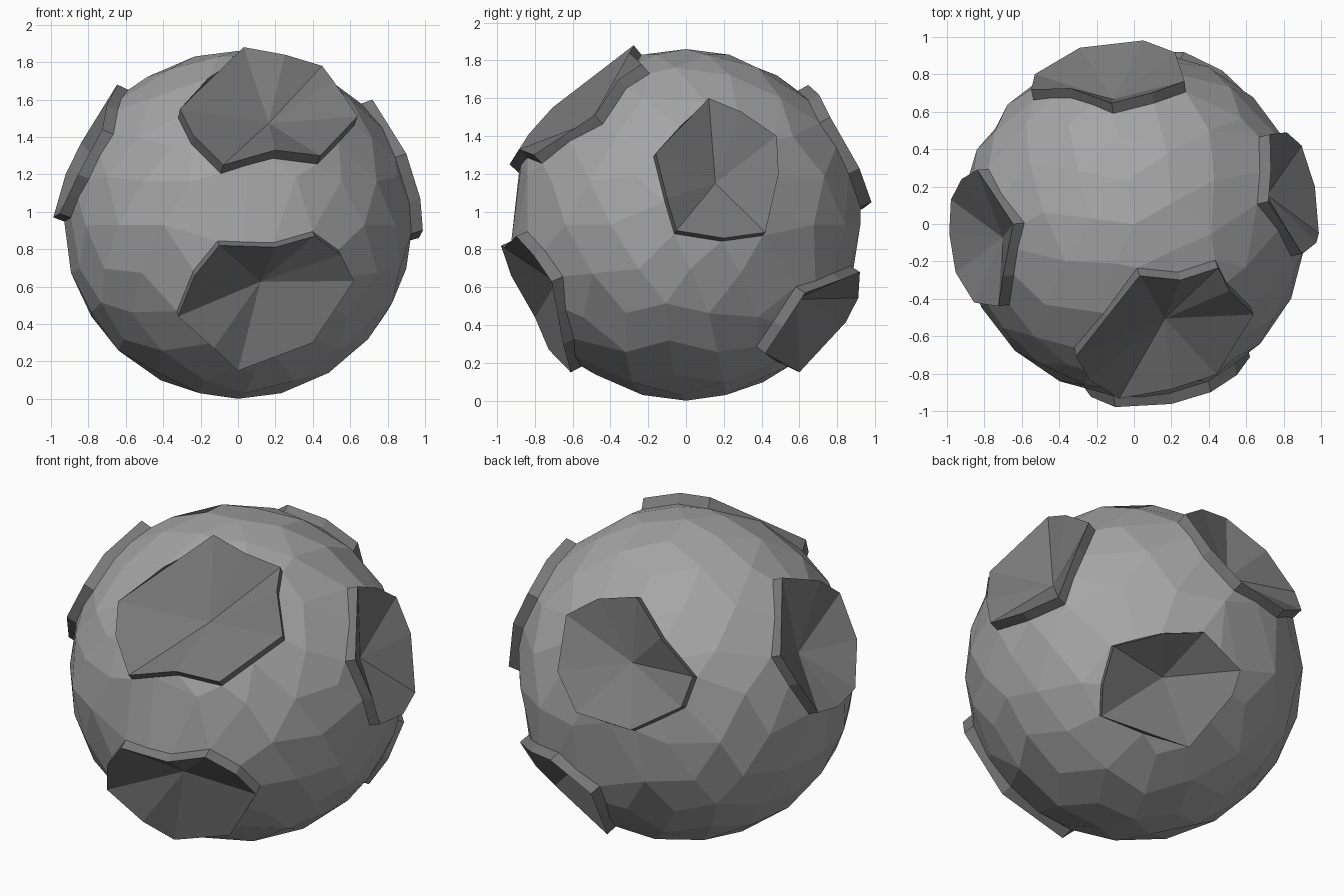
import bpy, bmesh, math
from mathutils import Vector, Matrix

if "Cube" in bpy.data.objects:
    bpy.data.objects.remove(bpy.data.objects["Cube"])

CENTRE = Vector((0, 0, 0.93))
R_BASE, R_RIM, R_PIT, WALL = 0.93, 0.99, 0.76, 0.06

# Crater rims: (hidden axis, side of the ball, outline read in the other two axes)
CRATERS = [
    (1, -1, [(.03, 1.88), (.25, 1.84), (.45, 1.78), (.51, 1.70), (.64, 1.51),
             (.44, 1.30), (.20, 1.33), (-.08, 1.25), (-.24, 1.41), (-.31, 1.55)]),  # upper front
    (1, -1, [(-.32, .44), (-.23, .66), (-.10, .82), (.20, .81), (.41, .87),
             (.55, .77), (.62, .63), (.40, .30), (0, .15), (-.13, .27)]),    # lower front
    (0, 1, [(.12, 1.60), (.29, 1.53), (.48, 1.40), (.49, 1.20), (.42, .89),
            (.20, .86), (-.05, .90), (-.10, 1.07), (-.16, 1.31)]),           # right
    (1, 1, [(-.12, 1.67), (.10, 1.62), (.27, 1.50), (.22, 1.23), (.05, 1.05),
            (-.29, 1.02), (-.53, 1.17), (-.55, 1.33), (-.34, 1.51)]),        # upper back
    (0, -1, [(0, 1.68), (.29, 1.37), (.24, 1.20), (.13, 1.00), (-.05, .97),
             (-.26, .99), (-.42, 1.20), (-.44, 1.44), (-.28, 1.57)]),        # left
    (0, 1, [(.63, .57), (.82, .64), (.92, .68), (.92, .54), (.87, .40),
            (.60, .15), (.42, .25), (.51, .385)]),                           # lower back right
]


def material(name, value):
    m = bpy.data.materials.new(name)
    m.diffuse_color = (value, value, value, 1)
    m.use_nodes = True
    m.node_tree.nodes["Principled BSDF"].inputs["Base Color"].default_value = m.diffuse_color
    return m


def det(a, b, c):
    return a.cross(b).dot(c)


def rim_points(axis, side, outline):
    """Lift the flat outline onto the rim sphere; returns rim and crater axis."""
    rim = []
    for u, v in outline:
        v -= CENTRE.z
        w = side * math.sqrt(max(R_RIM ** 2 - u * u - v * v, 0))
        p = Vector((u, w, v)) if axis == 1 else Vector((w, u, v))
        rim.append(p.normalized() * R_RIM)
    c = sum(rim, Vector()).normalized()
    if sum(det(c, a, b) for a, b in zip(rim, rim[1:] + rim[:1])) < 0:
        rim.reverse()
    # Halve the long rim edges
    fine = []
    for a, b in zip(rim, rim[1:] + rim[:1]):
        fine.append(a)
        if (a - b).length > 0.27:
            fine.append((a + b) / 2)
    return fine, c


def inside(p, loop, c):
    """Is direction p within the star-shaped loop around c?"""
    if p.dot(c) <= 0:
        return False
    return any(det(c, a, p) >= 0 and det(a, b, p) >= 0 and det(b, c, p) >= 0
               for a, b in zip(loop, loop[1:] + loop[:1]))


craters = []
for spec in CRATERS:
    rim, c = rim_points(*spec)
    foot = [(p - c * WALL).normalized() * R_BASE for p in rim]
    craters.append((rim, foot, c))

# Ball points outside the craters
src = bmesh.new()
bmesh.ops.create_icosphere(src, subdivisions=3, radius=R_BASE)
turn = Matrix.Rotation(0.5, 3, 'Z')
ball = [turn @ v.co for v in src.verts]
src.free()


def is_free(p):
    for rim, foot, c in craters:
        wide = [c * R_BASE + (f - c * R_BASE) * 1.15 for f in foot]
        if inside(p, wide, c) or min((p - f).length for f in foot) < 0.11:
            return False
    return True


bm = bmesh.new()
for p in ball:
    if is_free(p):
        bm.verts.new(p)
feet = [[bm.verts.new(p) for p in foot] for rim, foot, c in craters]
bmesh.ops.convex_hull(bm, input=bm.verts[:])

# Open the ball under each crater
dead = []
for (rim, foot, c), ring in zip(craters, feet):
    members = set(ring)
    for f in bm.faces:
        if all(v in members for v in f.verts) and inside(f.calc_center_median(), foot, c):
            dead.append(f)
bmesh.ops.delete(bm, geom=dead, context='FACES')

# Pair triangles into larger flat facets
bmesh.ops.join_triangles(bm, faces=bm.faces[:], angle_face_threshold=math.radians(25),
                         angle_shape_threshold=math.radians(60))
for f in bm.faces:
    f.material_index = 0

# Raised crater walls and sunken floors
for (rim, foot, c), ring in zip(craters, feet):
    top = [bm.verts.new(p) for p in rim]
    pit = bm.verts.new(c * R_PIT)
    n = len(top)
    for i in range(n):
        j = (i + 1) % n
        for vs in ((ring[i], ring[j], top[j], top[i]), (top[i], top[j], pit)):
            bm.faces.new(vs).material_index = 1

loose = [v for v in bm.verts if not v.link_faces]
bmesh.ops.delete(bm, geom=loose, context='VERTS')
bmesh.ops.recalc_face_normals(bm, faces=bm.faces[:])
bmesh.ops.translate(bm, verts=bm.verts[:], vec=CENTRE)
low = min(v.co.z for v in bm.verts)
bmesh.ops.translate(bm, verts=bm.verts[:], vec=(0, 0, -low))

me = bpy.data.meshes.new("cratered_rock")
bm.to_mesh(me)
bm.free()
me.materials.append(material("light grey rock", 0.38))
me.materials.append(material("dark grey crater", 0.19))
bpy.context.collection.objects.link(bpy.data.objects.new("cratered_rock", me))
